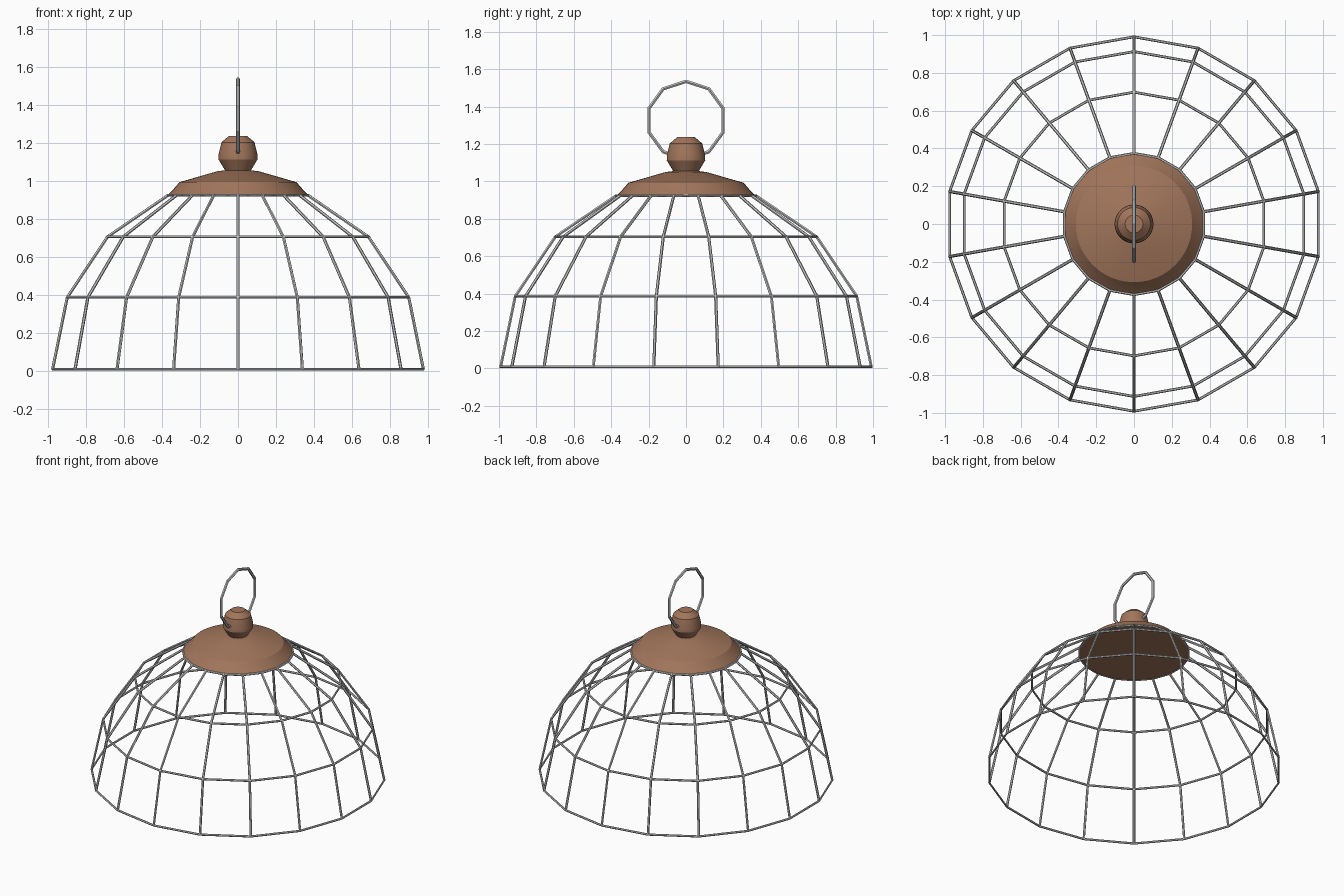
import bpy, bmesh
from math import sin, cos, pi, radians

if "Cube" in bpy.data.objects:
    bpy.data.objects.remove(bpy.data.objects["Cube"])

RIBS = 18
WIRE = 0.0085
# (radius, height) of the cage from the rim up to the cap
CAGE = [(0.991, WIRE), (0.913, 0.386), (0.698, 0.705), (0.374, 0.924)]

brown = bpy.data.materials.new("brown")
brown.diffuse_color = (0.36, 0.18, 0.105, 1)
brown.use_nodes = True
brown.node_tree.nodes["Principled BSDF"].inputs["Base Color"].default_value = brown.diffuse_color


def polar(r, a, z):
    return (r * cos(a), r * sin(a), z)


def activate(ob):
    bpy.context.collection.objects.link(ob)
    bpy.ops.object.select_all(action='DESELECT')
    bpy.context.view_layer.objects.active = ob
    ob.select_set(True)


def wire(name, paths, radius, cyclic):
    """Round wire following straight-sided paths, as a mesh."""
    cu = bpy.data.curves.new(name, 'CURVE')
    cu.dimensions = '3D'
    cu.bevel_depth = radius
    cu.bevel_resolution = 1
    cu.use_fill_caps = True
    for pts in paths:
        sp = cu.splines.new('POLY')
        sp.points.add(len(pts) - 1)
        for p, co in zip(sp.points, pts):
            p.co = (*co, 1)
        sp.use_cyclic_u = cyclic
        sp.use_smooth = False
    activate(bpy.data.objects.new(name, cu))
    bpy.ops.object.convert(target='MESH')


def lathe(name, profile, sides=48):
    """Closed solid of revolution from a (radius, height) profile."""
    bm = bmesh.new()
    rings = [[bm.verts.new(polar(r, 2 * pi * i / sides, z)) for i in range(sides)]
             for r, z in profile]
    for a, b in zip(rings, rings[1:]):
        for i in range(sides):
            j = (i + 1) % sides
            bm.faces.new((a[i], a[j], b[j], b[i]))
    bm.faces.new(rings[0][::-1])
    bm.faces.new(rings[-1])
    me = bpy.data.meshes.new(name)
    bm.to_mesh(me)
    bm.free()
    me.materials.append(brown)
    activate(bpy.data.objects.new(name, me))
    bpy.ops.object.shade_smooth_by_angle(angle=radians(22))


angles = [pi / 2 + 2 * pi * i / RIBS for i in range(RIBS)]

# Cage: vertical ribs and horizontal hoops
wire("cage_ribs", [[polar(r, a, z) for r, z in CAGE] for a in angles], WIRE, False)
wire("cage_hoops", [[polar(r, a, z) for a in angles] for r, z in CAGE], 0.0075, True)

# Cap on top of the cage
lathe("cap", [(0.376, 0.92), (0.345, 0.95), (0.308, 0.993), (0.11, 1.05), (0.065, 1.056)])

# Knob on the cap
lathe("knob", [(0.065, 1.05), (0.103, 1.113), (0.102, 1.14), (0.087, 1.203),
               (0.047, 1.237)])

# Hanging ring through the knob, ten straight sides
wire("hanging_ring", [[(0, 0.208 * sin(2 * pi * i / 10), 1.327 + 0.208 * cos(2 * pi * i / 10))
                       for i in range(10)]], 0.0105, True)
